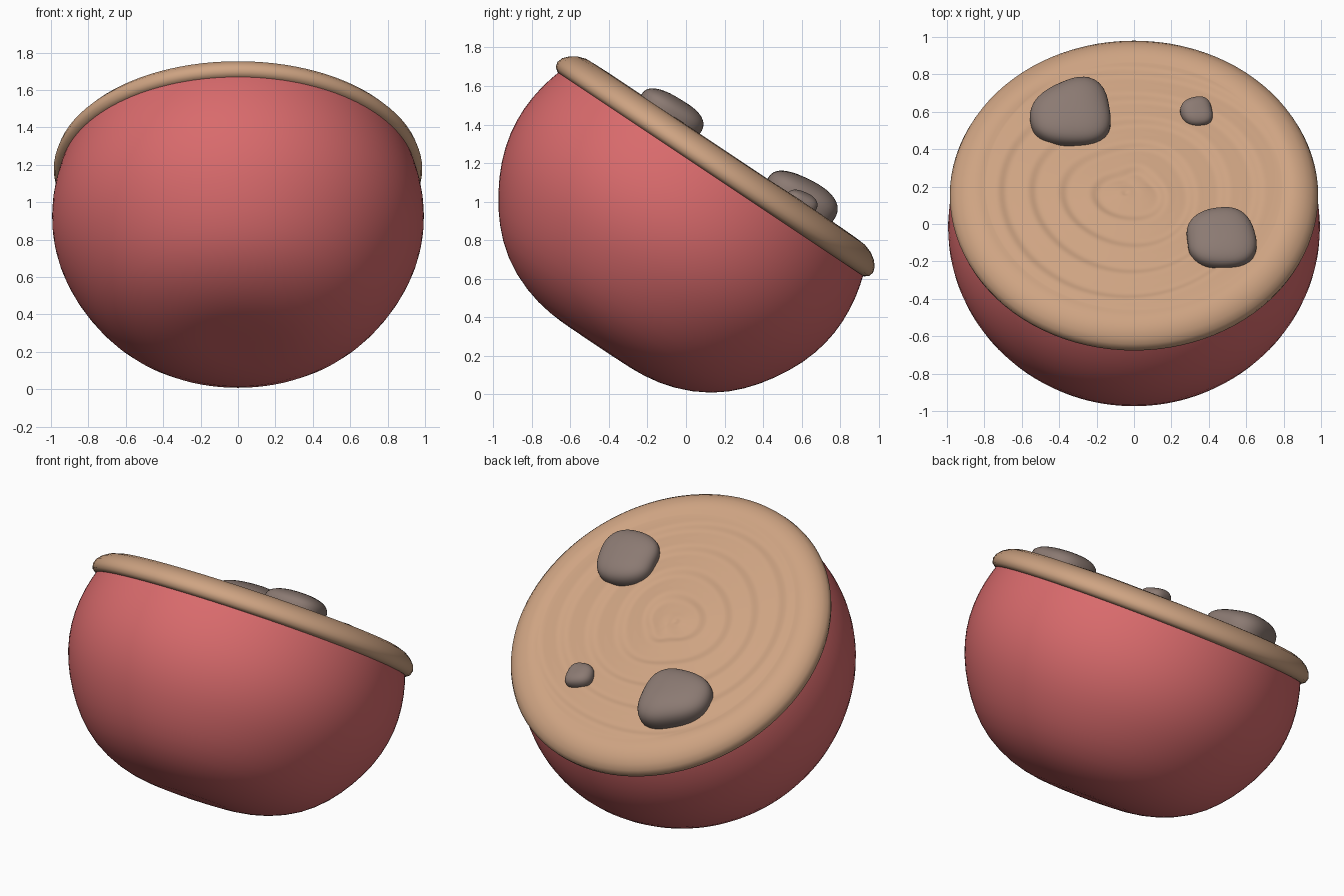
import bpy, bmesh, math
from mathutils import Matrix, Vector

if "Cube" in bpy.data.objects:
    bpy.data.objects.remove(bpy.data.objects["Cube"])

# Everything is built around an upright axis, then tilted with this frame
TILT = Matrix.Translation((0, 0.14, 1.16)) @ Matrix.Rotation(-math.radians(33.7), 4, 'X')


def material(name, rgb):
    mat = bpy.data.materials.new(name)
    mat.use_nodes = True
    mat.diffuse_color = (*rgb, 1)
    mat.node_tree.nodes["Principled BSDF"].inputs["Base Color"].default_value = (*rgb, 1)
    return mat


red = material("bowl red", (0.69, 0.145, 0.15))
tan = material("broth tan", (0.62, 0.37, 0.225))
stone = material("chunk grey brown", (0.26, 0.195, 0.17))


def add_object(name, bm, mat, frame):
    bmesh.ops.recalc_face_normals(bm, faces=bm.faces)
    mesh = bpy.data.meshes.new(name)
    bm.to_mesh(mesh)
    bm.free()
    mesh.materials.append(mat)
    mesh.polygons.foreach_set("use_smooth", [True] * len(mesh.polygons))
    obj = bpy.data.objects.new(name, mesh)
    obj.matrix_world = frame
    bpy.context.collection.objects.link(obj)
    return obj


def lathe(profile, steps):
    bm = bmesh.new()
    verts = [bm.verts.new((r, 0, z)) for r, z in profile]
    edges = [bm.edges.new(pair) for pair in zip(verts, verts[1:])]
    bmesh.ops.spin(bm, geom=verts + edges, axis=(0, 0, 1), cent=(0, 0, 0),
                   angle=2 * math.pi, steps=steps)
    bmesh.ops.remove_doubles(bm, verts=bm.verts, dist=0.0005)
    return bm


# Round bowl with a small flat base
bowl_profile = [(0, -1.09), (0.15, -1.09), (0.29, -1.088), (0.46, -1.055), (0.64, -0.97),
                (0.77, -0.85), (0.865, -0.72), (0.945, -0.57), (0.988, -0.42),
                (1.0, -0.28), (0.985, -0.13), (0.947, 0), (0.93, 0.04)]
bowl = add_object("bowl", lathe(bowl_profile, 64), red, TILT)
bowl.modifiers.new("smooth", 'SUBSURF').levels = 1
bowl.modifiers["smooth"].render_levels = 1

# Filling: rounded overhanging lip around a rippled surface
lip = [(0.925, -0.02), (0.955, -0.022), (0.978, -0.005), (0.985, 0.022), (0.975, 0.052),
       (0.95, 0.08), (0.915, 0.103), (0.87, 0.118), (0.82, 0.122)]
rings = 80
surface = [(0.8 * (1 - i / rings), 0.115) for i in range(rings + 1)]
bm = lathe(lip + surface, 96)
for v in bm.verts:
    r = math.hypot(v.co.x, v.co.y)
    if r < 0.86 and v.co.z > 0.1:
        # uneven, slightly off-centre ripples with steep outer sides
        angle = math.atan2(v.co.y, v.co.x)
        d = math.hypot(v.co.x * 0.93 + 0.04, v.co.y + 0.05)
        d += 0.012 * math.sin(3 * angle + 5 * r) + 0.02 * math.sin(angle - 1)
        phase = 2 * math.pi * d / 0.16
        fade = min(1, (0.86 - r) / 0.1) * min(1, r / 0.08)
        v.co.z += 0.007 * fade * math.sin(phase + 0.5 * math.sin(phase))
add_object("filling", bm, tan, TILT)


# Lumpy chunks resting in the filling
def chunk(name, center, size, turn, seed):
    bm = bmesh.new()
    bmesh.ops.create_icosphere(bm, subdivisions=4, radius=1)
    for v in bm.verts:
        p = v.co.copy()
        lump = 1 + 0.05 * math.sin(2.2 * p.x + seed) + 0.04 * math.sin(2.7 * p.y - p.x + 2 * seed)
        # slightly boxy body, narrower towards one end
        box = sum(abs(c) ** 2.6 for c in p) ** (-1 / 2.6)
        p *= lump * box
        p.y *= 1 + 0.12 * p.x
        p.z *= 1 + 0.15 * p.y
        v.co = Vector(a * b for a, b in zip(p, size))
    frame = TILT @ Matrix.Translation(center) @ Matrix.Rotation(turn, 4, 'Z')
    add_object(name, bm, stone, frame)


chunk("large_chunk_right", (-0.345, 0.44, 0.13), (0.215, 0.19, 0.105), 0.25, 0.4)
chunk("large_chunk_left", (0.465, -0.345, 0.125), (0.19, 0.17, 0.088), 0.1, 1.9)
chunk("small_chunk", (0.34, 0.47, 0.115), (0.085, 0.082, 0.058), 0.2, 3.0)
